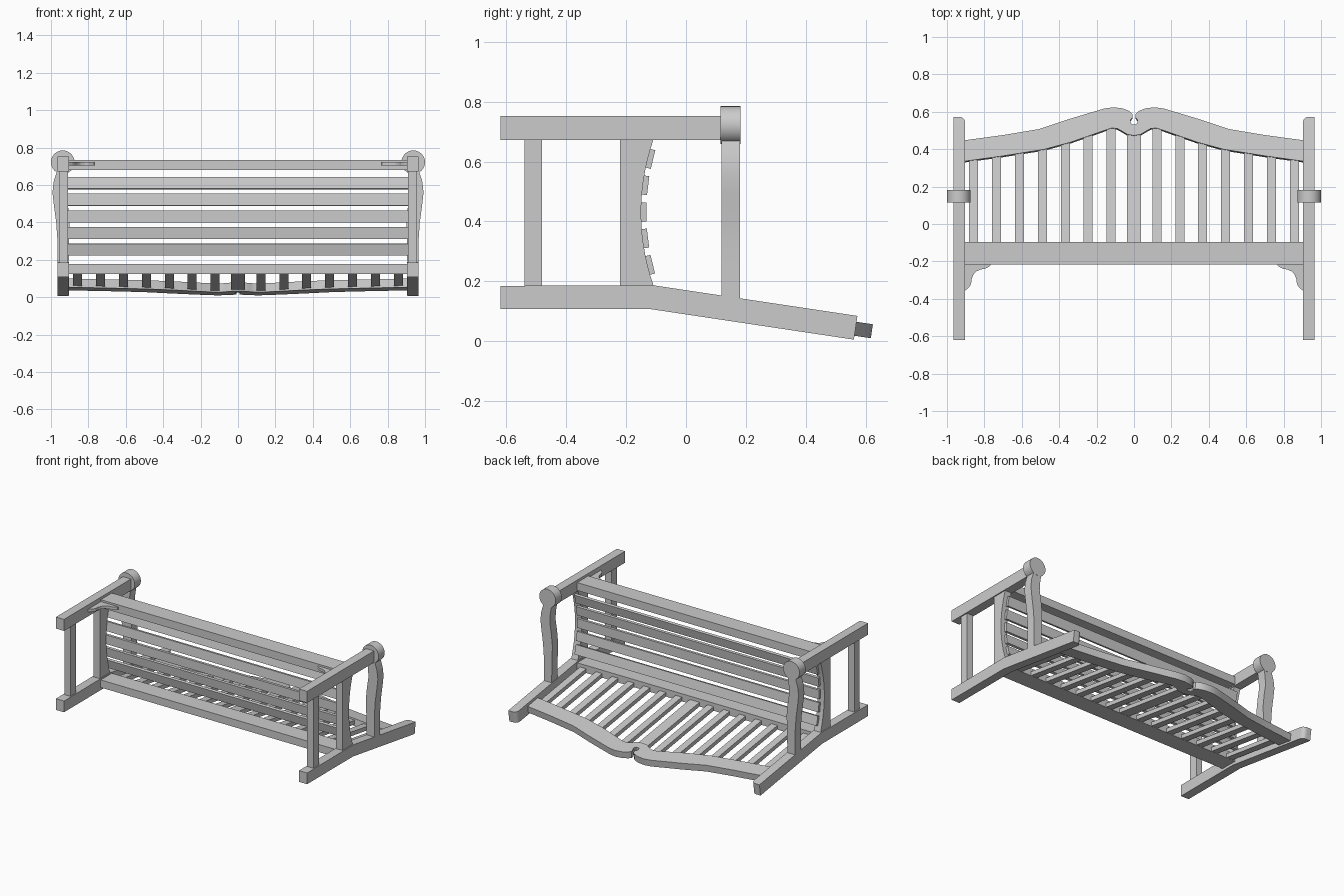
import bpy, bmesh, math
from mathutils import Matrix, Vector

if "Cube" in bpy.data.objects:
    bpy.data.objects.remove(bpy.data.objects["Cube"])

mat = bpy.data.materials.new("plain grey")
mat.diffuse_color = (0.6, 0.6, 0.6, 1)
mat.use_nodes = True
mat.node_tree.nodes["Principled BSDF"].inputs["Base Color"].default_value = mat.diffuse_color

SLOPE = math.atan(0.15)                       # lean of the backrest
# frame lying in the front surface of the backrest: x across, y along it, z out
LEAN = Matrix.Translation((0, -0.11, 0.187)) @ Matrix.Rotation(-SLOPE, 4, 'X')
# frames for profiles drawn in (y, z) and in (x, z)
SIDE = Matrix(((0, 0, 1, 0), (1, 0, 0, 0), (0, 1, 0, 0), (0, 0, 0, 1)))
FRONT = Matrix(((1, 0, 0, 0), (0, 0, 1, 0), (0, 1, 0, 0), (0, 0, 0, 1)))


def finish(name, bm):
    bmesh.ops.recalc_face_normals(bm, faces=bm.faces)
    me = bpy.data.meshes.new(name)
    bm.to_mesh(me)
    bm.free()
    me.materials.append(mat)
    ob = bpy.data.objects.new(name, me)
    bpy.context.collection.objects.link(ob)
    return ob


def prism(name, pts, d0, d1, frame=Matrix(), round_tip=None):
    """Extrude a 2D outline from depth d0 to d1 in the given frame."""
    bm = bmesh.new()
    face = bm.faces.new([bm.verts.new((p[0], p[1], d0)) for p in pts])
    ext = bmesh.ops.extrude_face_region(bm, geom=[face])
    for v in ext['geom']:
        if isinstance(v, bmesh.types.BMVert):
            v.co.z = d1
    bm.transform(frame)
    if round_tip:                             # round the end of a leg
        tip = [e for e in bm.edges if all(v.co.y > round_tip for v in e.verts)
               and abs(e.verts[0].co.x - e.verts[1].co.x) < 1e-5]
        bmesh.ops.bevel(bm, geom=tip, offset=0.029, segments=6, profile=0.5,
                        affect='EDGES')
    return finish(name, bm)


def box(name, x, y, z, frame=Matrix()):
    return prism(name, [(x[0], y[0]), (x[1], y[0]), (x[1], y[1]), (x[0], y[1])],
                 z[0], z[1], frame)


def smooth(ob, angle=35):
    bpy.ops.object.select_all(action='DESELECT')
    ob.select_set(True)
    bpy.context.view_layer.objects.active = ob
    bpy.ops.object.shade_smooth_by_angle(angle=math.radians(angle))


def mirrored(ob):
    """Copy a part to the other end of the bench."""
    bm = bmesh.new()
    bm.from_mesh(ob.data)
    bm.transform(Matrix.Scale(-1, 4, (1, 0, 0)))
    return finish(ob.name + "_left", bm)


def scoop(z):
    """Height of the dished seat surface."""
    return -0.15 + 0.04 * ((z - 0.43) / 0.24) ** 2


# end frames, built on one side then mirrored
parts = []
tip = LEAN @ Vector((0, 0.69, 0))
low = LEAN @ Vector((0, 0.69, -0.08))
parts.append(prism("back_leg", [(-0.62, 0.107), (-0.116, 0.107), (low.y, low.z),
                                (tip.y, tip.z), (-0.11, 0.187), (-0.62, 0.185)],
                   0.903, 0.965, SIDE, round_tip=0.5))
parts.append(box("front_leg", (0.903, 0.965), (-0.62, 0.118), (0.672, 0.752)))
parts.append(box("end_stretcher", (0.91, 0.957), (-0.54, -0.48), (0.18, 0.675)))
zs = [0.18 + 0.495 * i / 14 for i in range(15)]
parts.append(prism("seat_side_rail",
                   [(-0.22, 0.18)] + [(scoop(z), z) for z in zs] + [(-0.22, 0.675)],
                   0.908, 0.958, SIDE))
arm_outer = [(0.966, 0.68), (0.985, 0.62), (0.992, 0.56), (0.984, 0.49),
             (0.972, 0.40), (0.965, 0.30), (0.965, 0.14)]
arm_inner = [(0.906, 0.14), (0.903, 0.30), (0.900, 0.40), (0.908, 0.48),
             (0.920, 0.56), (0.916, 0.62), (0.906, 0.68)]
parts.append(prism("armrest", arm_outer + arm_inner, 0.118, 0.181, FRONT))
circle = [(0.937 + 0.063 * math.cos(math.tau * i / 32),
           0.722 + 0.063 * math.sin(math.tau * i / 32)) for i in range(32)]
parts.append(prism("armrest_scroll", circle, 0.115, 0.182, FRONT))
parts.append(prism("corner_bracket",
                   [(0.91, -0.21), (0.765, -0.21), (0.77, -0.225), (0.797, -0.24),
                    (0.82, -0.243), (0.842, -0.253), (0.858, -0.27), (0.868, -0.294),
                    (0.871, -0.322), (0.885, -0.342), (0.91, -0.362)],
                   0.703, 0.722))
for ob in parts:
    other = mirrored(ob)
    if ob.name in ("back_leg", "armrest", "armrest_scroll"):
        smooth(ob)
        smooth(other)

# long seat rails
box("front_seat_rail", (-0.908, 0.908), (-0.217, -0.095), (0.68, 0.735))
box("rear_seat_rail", (-0.908, 0.908), (-0.217, -0.095), (0.125, 0.178))

# seat slats following the dished seat
for i in range(5):
    z = 0.255 + 0.0885 * i
    tilt = math.atan(2 * 0.04 * (z - 0.432) / 0.24 ** 2)
    frame = Matrix.Translation((0, scoop(z) + 0.009, z)) @ Matrix.Rotation(-tilt, 4, 'X')
    box(f"seat_slat_{i + 1}", (-0.93, 0.93), (-0.009, 0.009), (-0.032, 0.032), frame)

# backrest crest: half outline, mirrored, with a keyhole notch in the middle
k = 1 / math.cos(SLOPE)


def lean_pts(pts):
    return [(x, (y + 0.11) * k) for x, y in pts]


outer = [(0.91, 0.45), (0.71, 0.477), (0.51, 0.51), (0.36, 0.56), (0.21, 0.605),
         (0.16, 0.62), (0.11, 0.627), (0.06, 0.621), (0.025, 0.607), (0.009, 0.592)]
hole = [(0.008, 0.573), (0.018, 0.56), (0.019, 0.547), (0.012, 0.537), (0, 0.534)]
inner = [(0, 0.476), (0.035, 0.482), (0.065, 0.50), (0.09, 0.514), (0.12, 0.516),
         (0.16, 0.503), (0.21, 0.485), (0.34, 0.44), (0.48, 0.402), (0.70, 0.367),
         (0.91, 0.338)]
half = outer + hole
outline = (half + [(-x, y) for x, y in reversed(half[:-1])]
           + [(-x, y) for x, y in reversed(inner)] + inner[1:])
smooth(prism("crest_rail", lean_pts(outline), -0.067, -0.02, LEAN), 30)


def crest_low(x):
    """Lower edge of the crest at x."""
    for (x0, y0), (x1, y1) in zip(inner, inner[1:]):
        if x0 <= x <= x1:
            return y0 + (y1 - y0) * (x - x0) / (x1 - x0)
    return 0.34


# upright backrest slats, the middle one wider
for i in range(-7, 8):
    x, w = i * 0.1225, 0.0375 if i == 0 else 0.024
    top = (crest_low(abs(x)) + 0.02 + 0.11) * k
    box(f"back_slat_{i + 8}", (x - w, x + w), (0.0, top), (-0.058, -0.03), LEAN)
